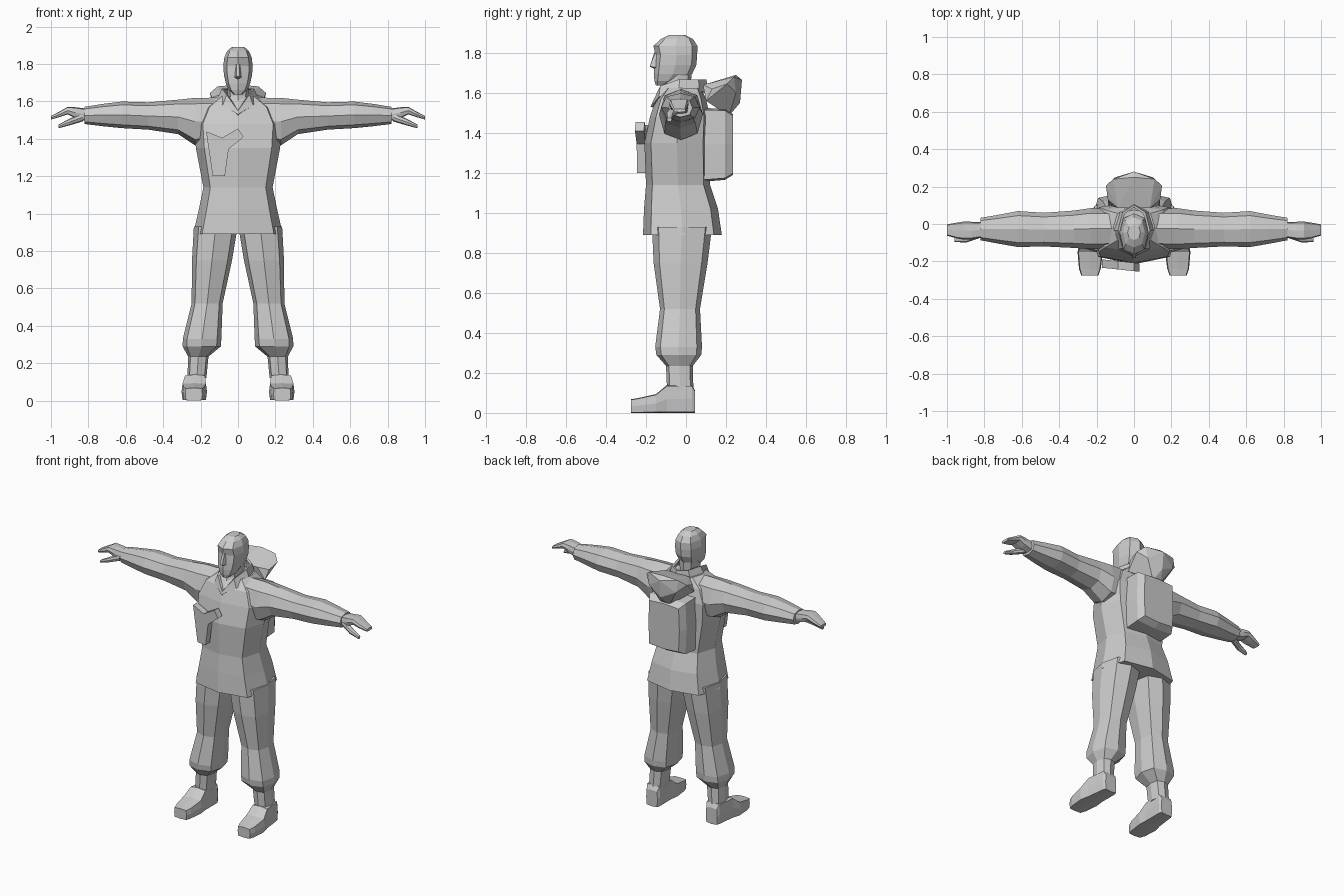
import bpy, bmesh, math


def finish(name, bm, mirror=False):
    bmesh.ops.recalc_face_normals(bm, faces=bm.faces)
    me = bpy.data.meshes.new(name)
    bm.to_mesh(me)
    bm.free()
    ob = bpy.data.objects.new(name, me)
    bpy.context.collection.objects.link(ob)
    if mirror:
        m = ob.modifiers.new("Mirror", 'MIRROR')
        m.use_mirror_merge = False
    return ob


def loft(name, axis, rows, k=0.75, mirror=False):
    """Eight-sided loft; rows are (position, centre a, centre b, radius a, radius b)."""
    pattern = [(1, 0), (k, k), (0, 1), (-k, k), (-1, 0), (-k, -k), (0, -1), (k, -k)]
    bm = bmesh.new()
    rings = []
    for t, ca, cb, ra, rb in rows:
        ring = []
        for u, v in pattern:
            a, b = ca + u * ra, cb + v * rb
            co = {'x': (t, a, b), 'y': (a, t, b), 'z': (a, b, t)}[axis]
            ring.append(bm.verts.new(co))
        rings.append(ring)
    for r, s in zip(rings, rings[1:]):
        for i in range(8):
            j = (i + 1) % 8
            bm.faces.new((r[i], r[j], s[j], s[i]))
    bm.faces.new(rings[0])
    bm.faces.new(rings[-1])
    return finish(name, bm, mirror)


def hull(name, pts):
    """Convex form from points given for the +x half."""
    bm = bmesh.new()
    for x, y, z in pts:
        bm.verts.new((x, y, z))
        if x > 0:
            bm.verts.new((-x, y, z))
    bmesh.ops.convex_hull(bm, input=bm.verts[:])
    return finish(name, bm)


# Jacket body
loft("jacket_body", 'z', [
    (0.89, 0, -0.018, 0.24, 0.197),
    (1.02, 0, -0.025, 0.21, 0.185),
    (1.14, 0, -0.04, 0.185, 0.16),
    (1.35, 0, -0.045, 0.225, 0.163),
    (1.48, 0, -0.03, 0.235, 0.15),
    (1.57, 0, -0.025, 0.19, 0.125),
    (1.625, 0, -0.015, 0.11, 0.09)], k=0.8)

# Sleeves
loft("sleeve", 'x', [
    (0.08, -0.025, 1.50, 0.105, 0.12),
    (0.23, -0.025, 1.492, 0.11, 0.127),
    (0.32, -0.028, 1.517, 0.1, 0.092),
    (0.48, -0.03, 1.522, 0.09, 0.073),
    (0.62, -0.027, 1.528, 0.096, 0.071),
    (0.72, -0.028, 1.527, 0.078, 0.06),
    (0.82, -0.027, 1.525, 0.06, 0.046)], mirror=True)

# Hands and thumbs
loft("hand", 'x', [
    (0.80, -0.03, 1.525, 0.04, 0.035),
    (0.87, -0.035, 1.54, 0.047, 0.029),
    (0.91, -0.035, 1.551, 0.048, 0.02),
    (0.945, -0.035, 1.535, 0.043, 0.016),
    (1.00, -0.032, 1.512, 0.03, 0.009)], k=0.85, mirror=True)
loft("thumb", 'x', [
    (0.83, -0.055, 1.515, 0.022, 0.022),
    (0.90, -0.08, 1.49, 0.02, 0.018),
    (0.96, -0.083, 1.466, 0.012, 0.01)], mirror=True)

# Trousers and ankles
loft("trouser_leg", 'z', [
    (0.93, 0.119, -0.02, 0.117, 0.15),
    (0.75, 0.139, -0.027, 0.107, 0.135),
    (0.52, 0.165, -0.03, 0.083, 0.1),
    (0.33, 0.192, -0.037, 0.103, 0.117),
    (0.29, 0.194, -0.036, 0.102, 0.112),
    (0.235, 0.212, -0.033, 0.054, 0.067),
    (0.12, 0.22, -0.029, 0.051, 0.066)], k=0.78, mirror=True)

# Boots
loft("boot", 'y', [
    (0.046, 0.222, 0.055, 0.042, 0.055),
    (0.03, 0.222, 0.07, 0.05, 0.07),
    (-0.095, 0.23, 0.07, 0.058, 0.07),
    (-0.15, 0.234, 0.047, 0.068, 0.047),
    (-0.24, 0.236, 0.037, 0.058, 0.037),
    (-0.275, 0.236, 0.034, 0.046, 0.034)], k=0.92, mirror=True)

# Neck and head
loft("neck", 'z', [
    (1.54, 0, -0.06, 0.055, 0.085),
    (1.63, 0, -0.045, 0.055, 0.068),
    (1.72, 0, -0.04, 0.058, 0.07)])
loft("head", 'z', [
    (1.637, 0, -0.125, 0.022, 0.025),
    (1.66, 0, -0.09, 0.048, 0.068),
    (1.695, 0, -0.065, 0.065, 0.096),
    (1.74, 0, -0.053, 0.075, 0.105),
    (1.79, 0, -0.048, 0.079, 0.104),
    (1.835, 0, -0.053, 0.073, 0.11),
    (1.87, 0, -0.045, 0.058, 0.08),
    (1.89, 0, -0.045, 0.034, 0.04)], k=0.76)
hull("nose", [(0.008, -0.15, 1.81), (0.02, -0.145, 1.728),
              (0.009, -0.181, 1.732), (0, -0.158, 1.805), (0, -0.15, 1.715)])

# Collar with a V opening at the front
bm = bmesh.new()
low, high = [], []
for i in range(9):
    a = i * math.pi / 4
    edge = min(i, 8 - i)
    s, c = math.sin(a), -math.cos(a)
    zl, zh = [(1.53, 1.55), (1.58, 1.635)][edge] if edge < 2 else (1.605, 1.668)
    low.append(bm.verts.new((0.115 * s, -0.035 + 0.142 * c, zl)))
    high.append(bm.verts.new((0.086 * s, -0.033 + 0.136 * c, zh)))
for i in range(8):
    bm.faces.new((low[i], low[i + 1], high[i + 1], high[i]))
collar = finish("collar", bm)
collar.modifiers.new("Thickness", 'SOLIDIFY').thickness = 0.015

# Hood lying on the back
hull("hood", [
    (0.085, 0.085, 1.64), (0.14, 0.13, 1.62), (0.15, 0.205, 1.645),
    (0.11, 0.24, 1.68), (0, 0.25, 1.69), (0, 0.28, 1.665),
    (0.1, 0.25, 1.60), (0, 0.27, 1.55), (0.03, 0.215, 1.485),
    (0.13, 0.1, 1.56)])

# Backpack
loft("backpack", 'y', [
    (0.07, 0, 1.34, 0.14, 0.185),
    (0.195, 0, 1.343, 0.14, 0.178),
    (0.235, 0, 1.342, 0.115, 0.152)], k=0.95)

# Chest holster: extruded outline, turned slightly
outline = [(-0.17, 1.44), (-0.085, 1.405), (0.0, 1.455), (0.03, 1.41),
           (-0.05, 1.345), (-0.07, 1.20), (-0.135, 1.20), (-0.165, 1.40)]
bm = bmesh.new()
front = [bm.verts.new((x, -0.248 - 0.15 * x * 0.7 - 0.024 + 0.02, z)) for x, z in outline]
face = bm.faces.new(front)
ext = bmesh.ops.extrude_face_region(bm, geom=[face])
for v in ext["geom"]:
    if isinstance(v, bmesh.types.BMVert):
        v.co.y += 0.045
finish("chest_holster", bm)
